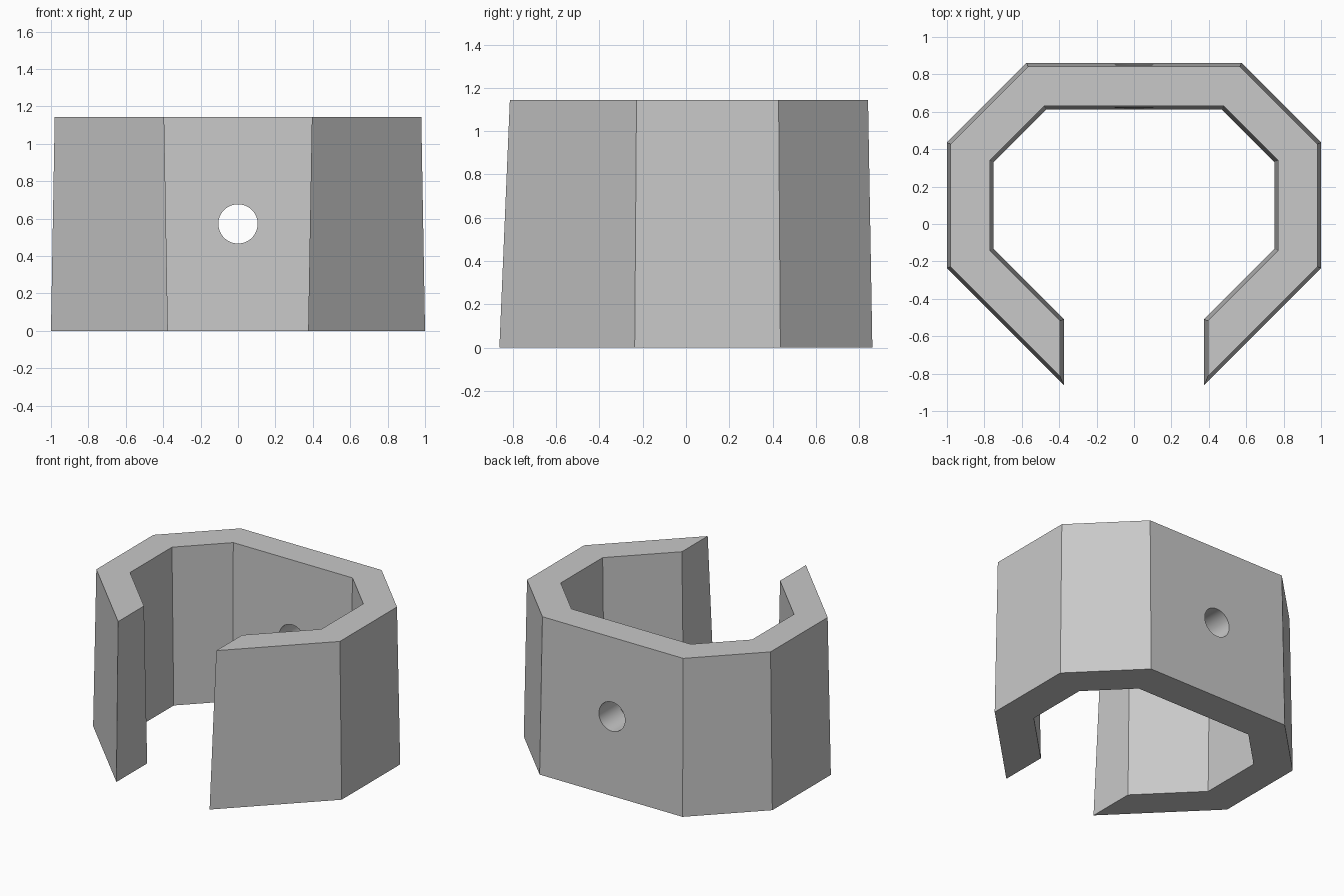
import bpy
import bmesh
import math

HEIGHT = 1.143
DRAFT = 0.02       # how far every wall leans in from bottom to top
WALL = 0.25
SIDE, BACK, MOUTH = 1.0, 0.861, 0.375
DIAG_BACK, DIAG_FRONT = 1.436, 1.237   # x + y and x - y on the slanted walls

if "Cube" in bpy.data.objects:
    bpy.data.objects.remove(bpy.data.objects["Cube"], do_unlink=True)


def half_wall(inset, mouth):
    """Right-hand half of a wall line, from the back to the open mouth."""
    side, back = SIDE - inset, BACK - inset
    db = DIAG_BACK - inset * math.sqrt(2)
    df = DIAG_FRONT - inset * math.sqrt(2)
    return [(db - back, back), (side, db - side), (side, side - df), (mouth, mouth - df)]


def mirrored(points):
    return [(-x, y) for x, y in points]


def ring(inset):
    """Whole C-shaped footprint, shrunk evenly by inset."""
    outer = half_wall(inset, MOUTH + inset)
    inner = half_wall(WALL - inset, MOUTH + inset)
    return mirrored(outer)[::-1] + outer + inner[::-1] + mirrored(inner)


# Material
grey = bpy.data.materials.new("plain grey")
grey.use_nodes = True
grey.diffuse_color = (0.58, 0.58, 0.58, 1)
grey.node_tree.nodes["Principled BSDF"].inputs["Base Color"].default_value = grey.diffuse_color

# Tapered open clip
bm = bmesh.new()
low = [bm.verts.new((x, y, 0)) for x, y in ring(0)]
high = [bm.verts.new((x, y, HEIGHT)) for x, y in ring(DRAFT)]
bm.faces.new(low)
bm.faces.new(high)
for i in range(len(low)):
    j = (i + 1) % len(low)
    bm.faces.new((low[i], low[j], high[j], high[i]))
bmesh.ops.recalc_face_normals(bm, faces=bm.faces)
mesh = bpy.data.meshes.new("clip_body")
bm.to_mesh(mesh)
bm.free()
mesh.materials.append(grey)
clip = bpy.data.objects.new("clip_body", mesh)
bpy.context.collection.objects.link(clip)

# Round screw hole through the back wall
bpy.ops.mesh.primitive_cylinder_add(vertices=48, radius=0.105, depth=0.8,
                                    location=(0, BACK - WALL / 2, HEIGHT / 2),
                                    rotation=(math.pi / 2, 0, 0))
cutter = bpy.context.object
cutter.name = "hole_cutter"
cutter.hide_render = True
cutter.data.materials.append(grey)
cut = clip.modifiers.new("screw_hole", "BOOLEAN")
cut.operation = "DIFFERENCE"
cut.solver = "EXACT"
cut.object = cutter

bpy.ops.object.select_all(action="DESELECT")
clip.select_set(True)
bpy.context.view_layer.objects.active = clip
bpy.ops.object.modifier_apply(modifier=cut.name)
bpy.data.objects.remove(cutter, do_unlink=True)
bpy.ops.object.shade_smooth_by_angle(angle=math.radians(30))
